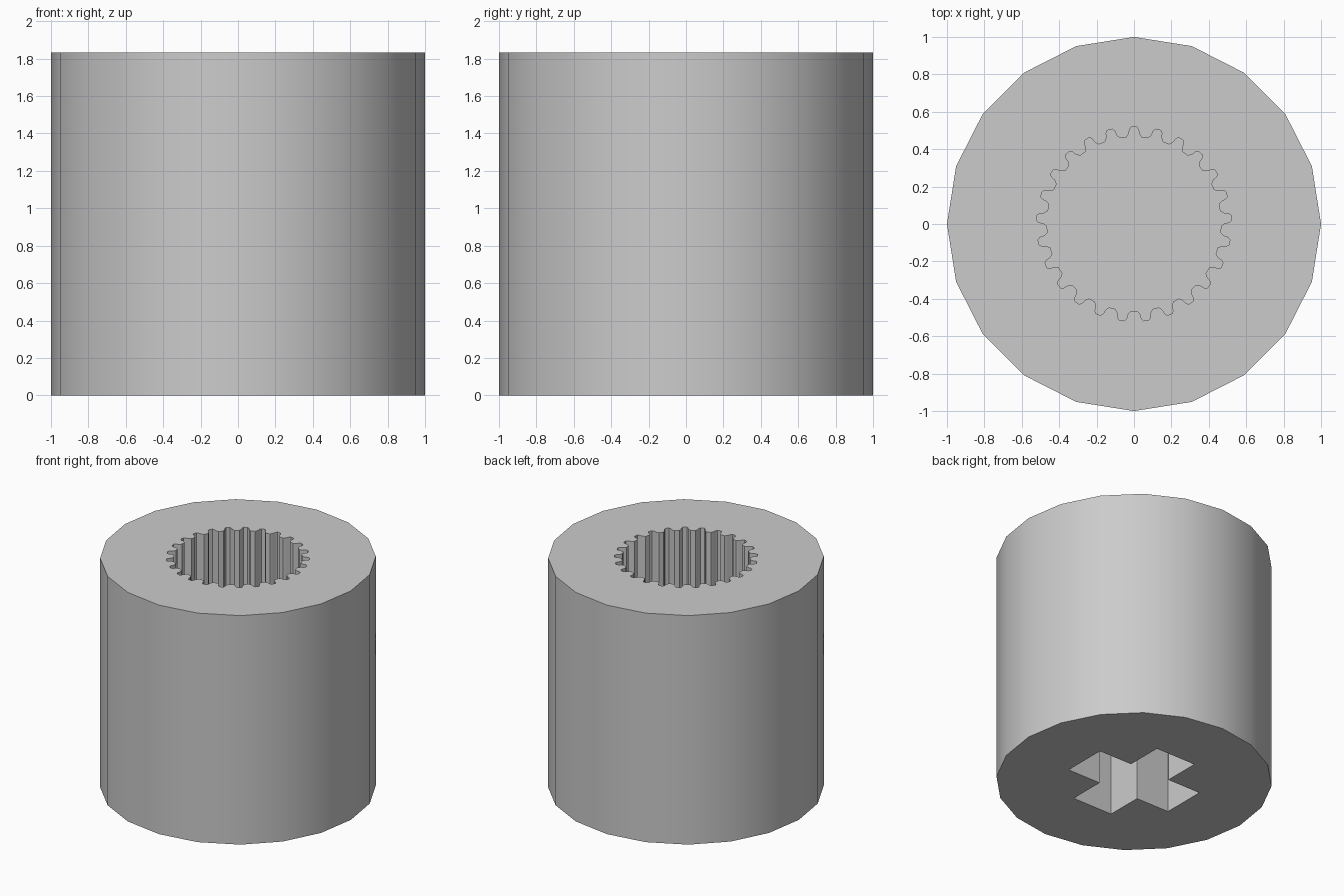
import bpy, bmesh
from math import radians, sin, cos, pi

cube = bpy.data.objects.get("Cube")
if cube:
    bpy.data.objects.remove(cube, do_unlink=True)

SEAM, TOP, SOCKET_DEPTH = 7 / 6, 11 / 6, 1.0
GREY = (0.6, 0.6, 0.6, 1)

grey = bpy.data.materials.new("plain grey")
grey.use_nodes = True
grey.diffuse_color = GREY
grey.node_tree.nodes["Principled BSDF"].inputs["Base Color"].default_value = GREY


def polar(r, a):
    return r * cos(a), r * sin(a)


def ring(bm, outline, z):
    verts = [bm.verts.new((x, y, z)) for x, y in outline]
    edges = [bm.edges.new((v, verts[i - 1])) for i, v in enumerate(verts)]
    return verts, edges


def wall(bm, a, b):
    for i in range(len(a)):
        bm.faces.new((a[i - 1], a[i], b[i], b[i - 1]))


def hollow_part(name, outer, inner, z_open, z_far, z_floor, closed):
    """Prism with a recess entering from z_open; closed adds far cap and recess floor."""
    bm = bmesh.new()
    o1, oe = ring(bm, outer, z_open)
    i1, ie = ring(bm, inner, z_open)
    o2, _ = ring(bm, outer, z_far)
    i2, _ = ring(bm, inner, z_floor)
    wall(bm, o1, o2)
    wall(bm, i1, i2)
    bmesh.ops.triangle_fill(bm, edges=oe + ie, use_beauty=True)
    if closed:
        bm.faces.new(o2)
        bm.faces.new(i2)
    bmesh.ops.recalc_face_normals(bm, faces=bm.faces)
    mesh = bpy.data.meshes.new(name)
    bm.to_mesh(mesh)
    bm.free()
    mesh.materials.append(grey)
    obj = bpy.data.objects.new(name, mesh)
    bpy.context.collection.objects.link(obj)
    bpy.ops.object.select_all(action="DESELECT")
    obj.select_set(True)
    bpy.context.view_layer.objects.active = obj
    bpy.ops.object.shade_smooth_by_angle(angle=radians(30))
    return obj


# Outer twenty-sided outline
outer = [polar(1, i * pi / 10) for i in range(20)]

# Cross-shaped socket outline, one arm repeated four times
half, reach = 0.177, 0.47
cross = []
for k in range(4):
    c, s = round(cos(k * pi / 2)), round(sin(k * pi / 2))
    for x, y in ((reach, -half), (reach, half), (half, half)):
        cross.append((x * c - y * s, x * s + y * c))

# Splined bore outline, one groove repeated around the circle
TEETH = 25
groove = ((-5, 0.465), (-3.2, 0.485), (-2.7, 0.507), (-1.6, 0.52),
          (1.6, 0.52), (2.7, 0.507), (3.2, 0.485), (5, 0.465))
spline = [polar(r, pi / 2 + k * 2 * pi / TEETH + radians(a))
          for k in range(TEETH) for a, r in groove]

# Lower body with the cross socket, upper collar with the splined bore
hollow_part("lower_body", outer, cross, 0, SEAM, SOCKET_DEPTH, True)
hollow_part("upper_collar", outer, spline, TOP, SEAM, SEAM, False)
